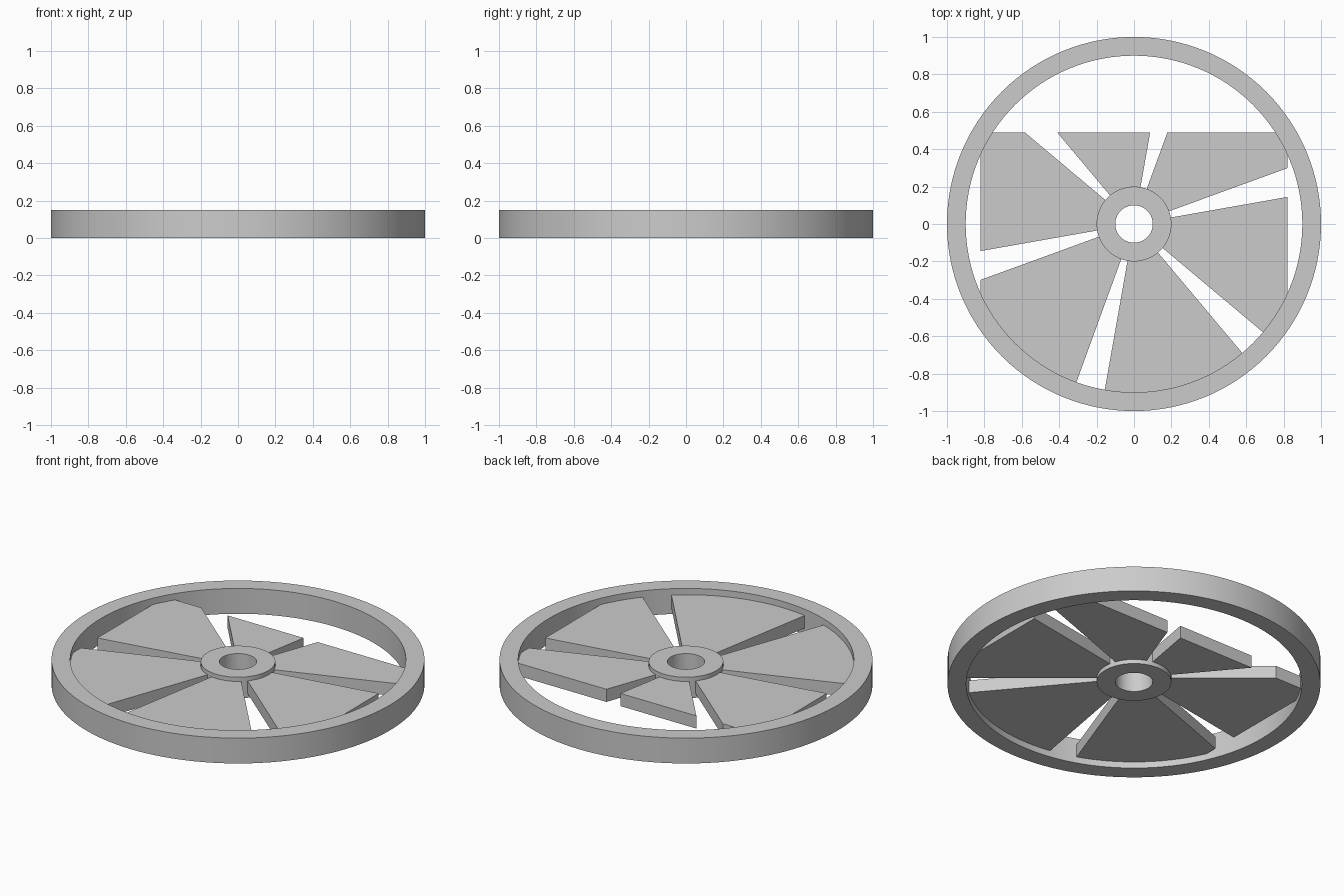
import bpy
import bmesh
from math import cos, sin, radians, pi
from mathutils import Vector

cube = bpy.data.objects.get("Cube")
if cube:
    bpy.data.objects.remove(cube, do_unlink=True)

GREY = (0.6, 0.6, 0.6, 1.0)
grey = bpy.data.materials.new("plain grey")
grey.use_nodes = True
grey.diffuse_color = GREY
grey.node_tree.nodes["Principled BSDF"].inputs["Base Color"].default_value = GREY

SEGMENTS = 128


def polar(radius, angle, z):
    return Vector((radius * cos(angle), radius * sin(angle), z))


def finish(bm, name):
    bmesh.ops.recalc_face_normals(bm, faces=bm.faces[:])
    mesh = bpy.data.meshes.new(name)
    bm.to_mesh(mesh)
    bm.free()
    mesh.materials.append(grey)
    obj = bpy.data.objects.new(name, mesh)
    bpy.context.collection.objects.link(obj)
    bpy.ops.object.select_all(action='DESELECT')
    obj.select_set(True)
    bpy.context.view_layer.objects.active = obj
    bpy.ops.object.shade_smooth_by_angle(angle=radians(30))
    return obj


def tube(name, inner, outer, bottom, top):
    """Rectangular section swept round the z axis."""
    bm = bmesh.new()
    section = ((inner, bottom), (outer, bottom), (outer, top), (inner, top))
    loops = [[bm.verts.new(polar(r, 2 * pi * i / SEGMENTS, z)) for r, z in section]
             for i in range(SEGMENTS)]
    for i, loop in enumerate(loops):
        following = loops[(i + 1) % SEGMENTS]
        for j in range(4):
            k = (j + 1) % 4
            bm.faces.new((loop[j], following[j], following[k], loop[k]))
    return finish(bm, name)


def blade(name, start, end, bottom, top):
    """Sector trimmed by straight sides and back, then thickened."""
    bm = bmesh.new()
    steps = 24
    root, tip = 0.19, 0.903
    points = [polar(tip, radians(start + (end - start) * i / steps), bottom)
              for i in range(steps + 1)]
    points += [polar(root, radians(end), bottom), polar(root, radians(start), bottom)]
    bm.faces.new([bm.verts.new(p) for p in points])
    for co, normal in (((0.82, 0, 0), (1, 0, 0)),
                       ((-0.82, 0, 0), (-1, 0, 0)),
                       ((0, 0.49, 0), (0, 1, 0))):
        bmesh.ops.bisect_plane(bm, geom=bm.verts[:] + bm.edges[:] + bm.faces[:],
                               plane_co=co, plane_no=normal, clear_outer=True)
    raised = bmesh.ops.extrude_face_region(bm, geom=bm.faces[:], use_keep_orig=True)
    verts = [g for g in raised["geom"] if isinstance(g, bmesh.types.BMVert)]
    bmesh.ops.translate(bm, verts=verts, vec=(0, 0, top - bottom))
    return finish(bm, name)


# Outer rim and central hub with its bore
tube("rim", 0.9, 1.0, 0.0, 0.15)
tube("hub", 0.1, 0.2, 0.0125, 0.1375)

# Six blades with narrow gaps between them
for n in range(6):
    first = 20 + 60 * n
    blade(f"blade_{n + 1}", first, first + 50, 0.0375, 0.1125)
